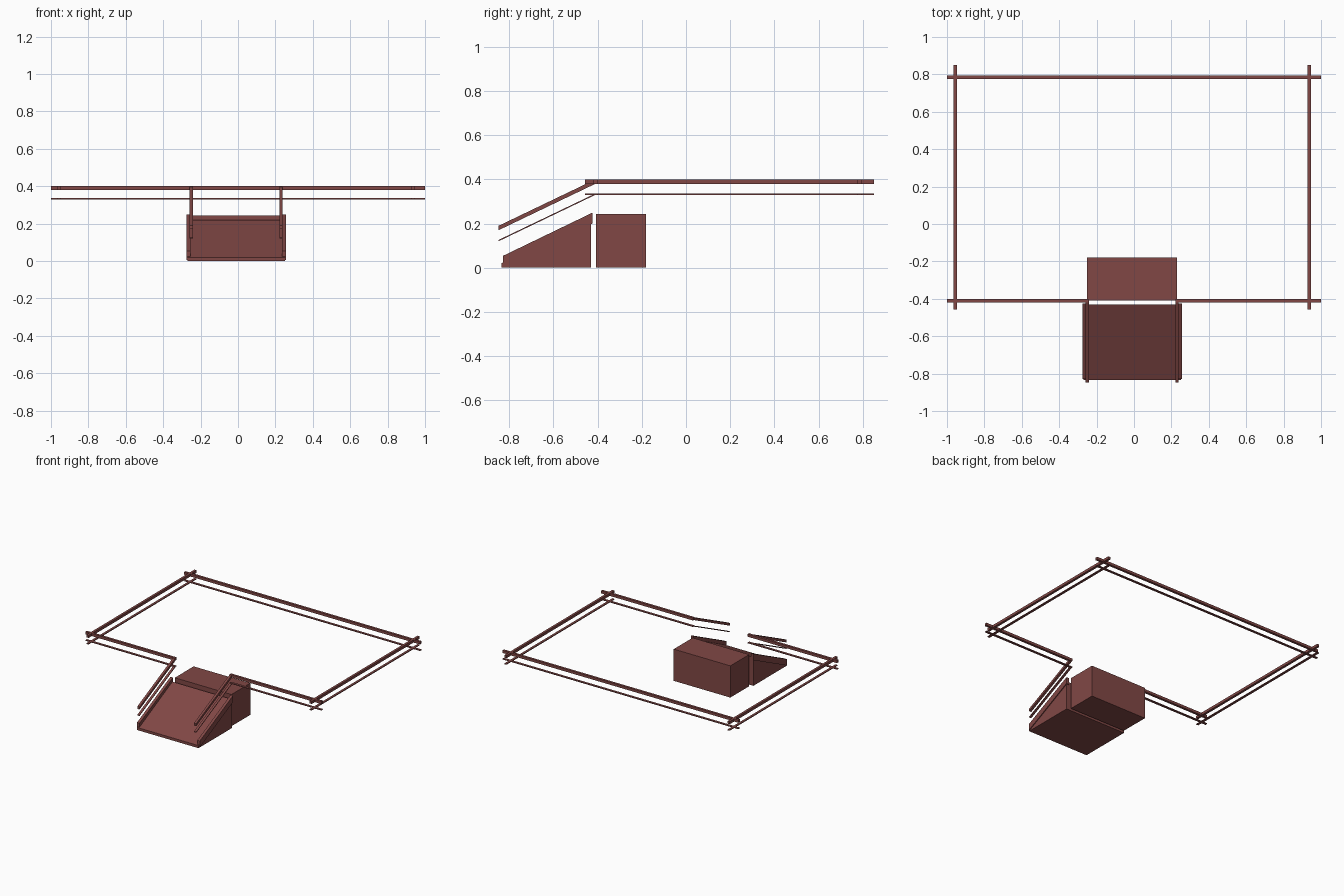
import bpy
import bmesh
from mathutils import Vector

cube = bpy.data.objects.get("Cube")
if cube:
    bpy.data.objects.remove(cube)

# Reddish brown used on every part
COLOUR = (0.22, 0.064, 0.06, 1.0)
brown = bpy.data.materials.new("reddish brown")
brown.use_nodes = True
brown.diffuse_color = COLOUR
brown.node_tree.nodes["Principled BSDF"].inputs["Base Color"].default_value = COLOUR


def prism(name, profile, x0, x1):
    """Extrude a closed (y, z) profile from x0 to x1."""
    bm = bmesh.new()
    face = bm.faces.new([bm.verts.new((x0, y, z)) for y, z in profile])
    grown = bmesh.ops.extrude_face_region(bm, geom=[face])["geom"]
    verts = [g for g in grown if isinstance(g, bmesh.types.BMVert)]
    bmesh.ops.translate(bm, verts=verts, vec=Vector((x1 - x0, 0, 0)))
    bmesh.ops.recalc_face_normals(bm, faces=bm.faces)
    mesh = bpy.data.meshes.new(name)
    bm.to_mesh(mesh)
    bm.free()
    mesh.materials.append(brown)
    obj = bpy.data.objects.new(name, mesh)
    bpy.context.collection.objects.link(obj)
    return obj


def box(name, x0, x1, y0, y1, z0, z1):
    return prism(name, [(y0, z0), (y1, z0), (y1, z1), (y0, z1)], x0, x1)


MID = -0.01      # centre line of the layout in x
HALF = 0.009     # half the width of a rail
FRONT, BACK = -0.41, 0.785

# Landing block and ramp wedge
box("landing_block", MID - 0.24, MID + 0.24, -0.408, -0.18, 0, 0.243)
prism("ramp_deck", [(-0.835, 0), (-0.43, 0), (-0.43, 0.22), (-0.835, 0.02)],
      MID - 0.26, MID + 0.26)

# Raised curbs along both ramp edges
for side, s in (("right", -1), ("left", 1)):
    x0, x1 = sorted((MID + s * 0.245, MID + s * 0.266))
    prism("ramp_curb_" + side,
          [(-0.828, 0.005), (-0.424, 0.2), (-0.424, 0.249), (-0.828, 0.054)], x0, x1)

# Upper and lower rails: perimeter plus sloping handrails
for level, top, thick in (("upper", 0.4, 0.02), ("lower", 0.336, 0.006)):
    low = top - thick
    box(level + "_rail_back", -1, 1, BACK - HALF, BACK + HALF, low, top)
    for side, s in (("right", -1), ("left", 1)):
        x = MID + s * 0.946
        box(f"{level}_rail_{side}", x - HALF, x + HALF, -0.457, 0.85, low, top)
        x0, x1 = sorted((MID + s * 0.232, s))
        box(f"{level}_rail_front_{side}", x0, x1, FRONT - HALF, FRONT + HALF, low, top)
        x = MID + s * 0.24
        prism(f"{level}_handrail_{side}",
              [(-0.848, low - 0.21), (FRONT, low), (FRONT, top), (-0.848, top - 0.21)],
              x - HALF, x + HALF)
